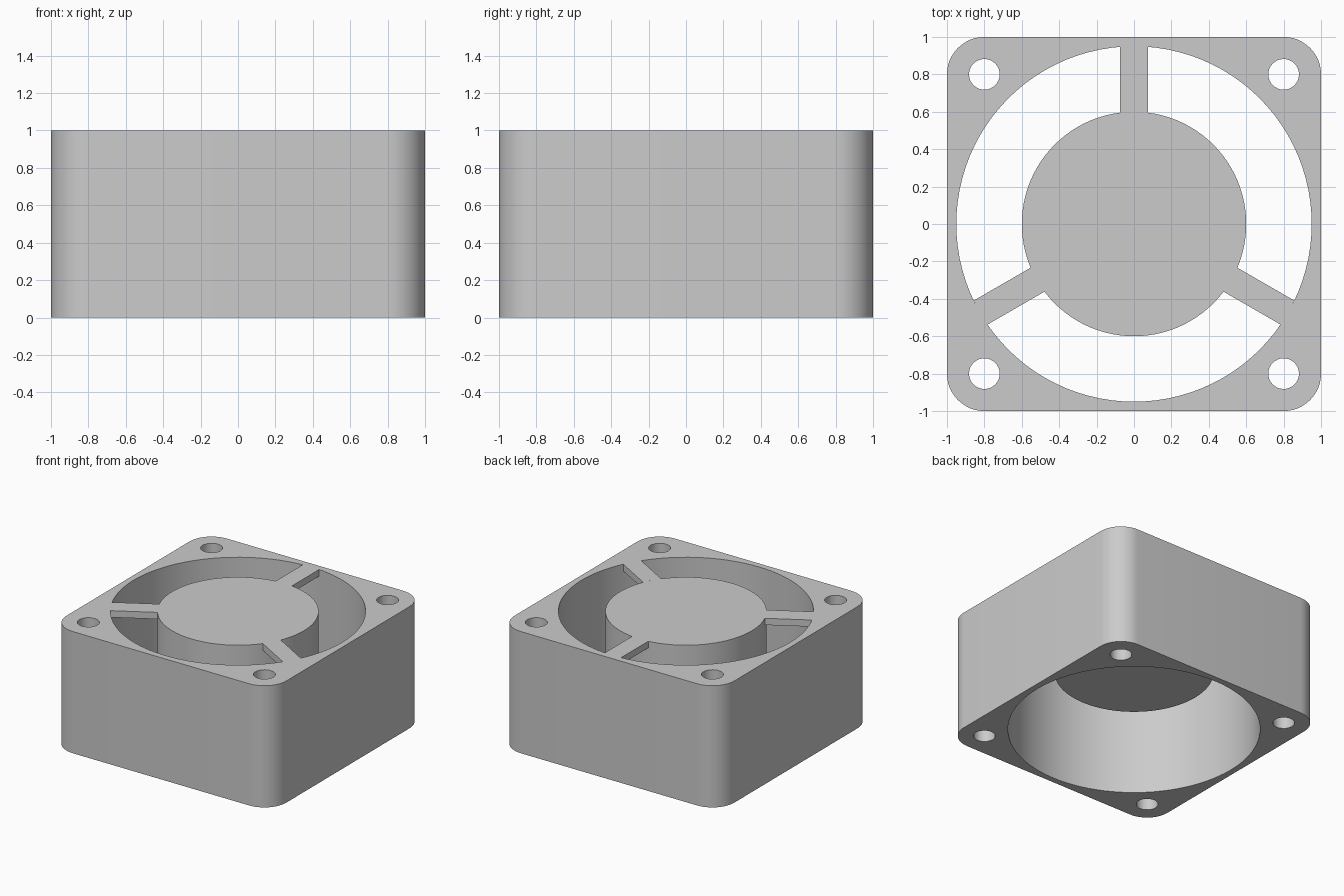
import bpy, bmesh
from math import sin, cos, asin, pi, radians

if "Cube" in bpy.data.objects:
    bpy.data.objects.remove(bpy.data.objects["Cube"], do_unlink=True)

GREY = (0.6, 0.6, 0.6, 1.0)
plastic = bpy.data.materials.new("grey plastic")
plastic.use_nodes = True
plastic.diffuse_color = GREY
plastic.node_tree.nodes["Principled BSDF"].inputs["Base Color"].default_value = GREY

HEIGHT = 1.0
BORE, HUB, HUB_BOTTOM = 0.95, 0.6, 0.5
STRUT_WIDTH, STRUT_THICK = 0.148, 0.055
HOLE, HOLE_POS, CORNER = 0.082, 0.8, 0.2
CORNERS = [(1, 1), (-1, 1), (-1, -1), (1, -1)]


def arc(radius, start, end, steps, cx=0, cy=0):
    """Points along an arc, both ends included."""
    angles = [start + (end - start) * i / steps for i in range(steps + 1)]
    return [(cx + radius * cos(a), cy + radius * sin(a)) for a in angles]


def circle(radius, steps, cx=0, cy=0):
    return arc(radius, 0, 2 * pi, steps, cx, cy)[:-1]


def prism(name, loops, bottom, top):
    """Fill an outline (further loops are holes) and extrude it upwards."""
    bm = bmesh.new()
    for loop in loops:
        verts = [bm.verts.new((x, y, bottom)) for x, y in loop]
        for a, b in zip(verts, verts[1:] + verts[:1]):
            bm.edges.new((a, b))
    if len(loops) == 1:
        bm.faces.new(verts)
    else:
        bmesh.ops.triangle_fill(bm, use_beauty=True, use_dissolve=False, edges=bm.edges[:])
    extruded = bmesh.ops.extrude_face_region(bm, geom=bm.faces[:], use_keep_orig=True)
    raised = [g for g in extruded["geom"] if isinstance(g, bmesh.types.BMVert)]
    bmesh.ops.translate(bm, verts=raised, vec=(0, 0, top - bottom))
    bmesh.ops.recalc_face_normals(bm, faces=bm.faces[:])
    mesh = bpy.data.meshes.new(name)
    bm.to_mesh(mesh)
    bm.free()
    mesh.materials.append(plastic)
    obj = bpy.data.objects.new(name, mesh)
    bpy.context.collection.objects.link(obj)
    bpy.ops.object.select_all(action="DESELECT")
    obj.select_set(True)
    bpy.context.view_layer.objects.active = obj
    bpy.ops.object.shade_smooth_by_angle(angle=radians(30))
    return obj


# Rounded square frame with the bore and four screw holes
outline = []
for i, (sx, sy) in enumerate(CORNERS):
    c = 1 - CORNER
    outline += arc(CORNER, i * pi / 2, (i + 1) * pi / 2, 12, sx * c, sy * c)
screw_holes = [circle(HOLE, 32, sx * HOLE_POS, sy * HOLE_POS) for sx, sy in CORNERS]
prism("frame", [outline, circle(BORE, 96)] + screw_holes, 0, HEIGHT)

# Motor hub hanging from the top
prism("hub", [circle(HUB, 96)], HUB_BOTTOM, HEIGHT)

# Three thin struts, with ends curved to meet the hub and the bore
for i, name in enumerate(["back_strut", "right_strut", "left_strut"]):
    mid = pi / 2 + i * 2 * pi / 3
    inner, outer = asin(STRUT_WIDTH / 2 / HUB), asin(STRUT_WIDTH / 2 / BORE)
    shape = arc(BORE, mid - outer, mid + outer, 4) + arc(HUB, mid + inner, mid - inner, 4)
    prism(name, [shape], HEIGHT - STRUT_THICK, HEIGHT)
